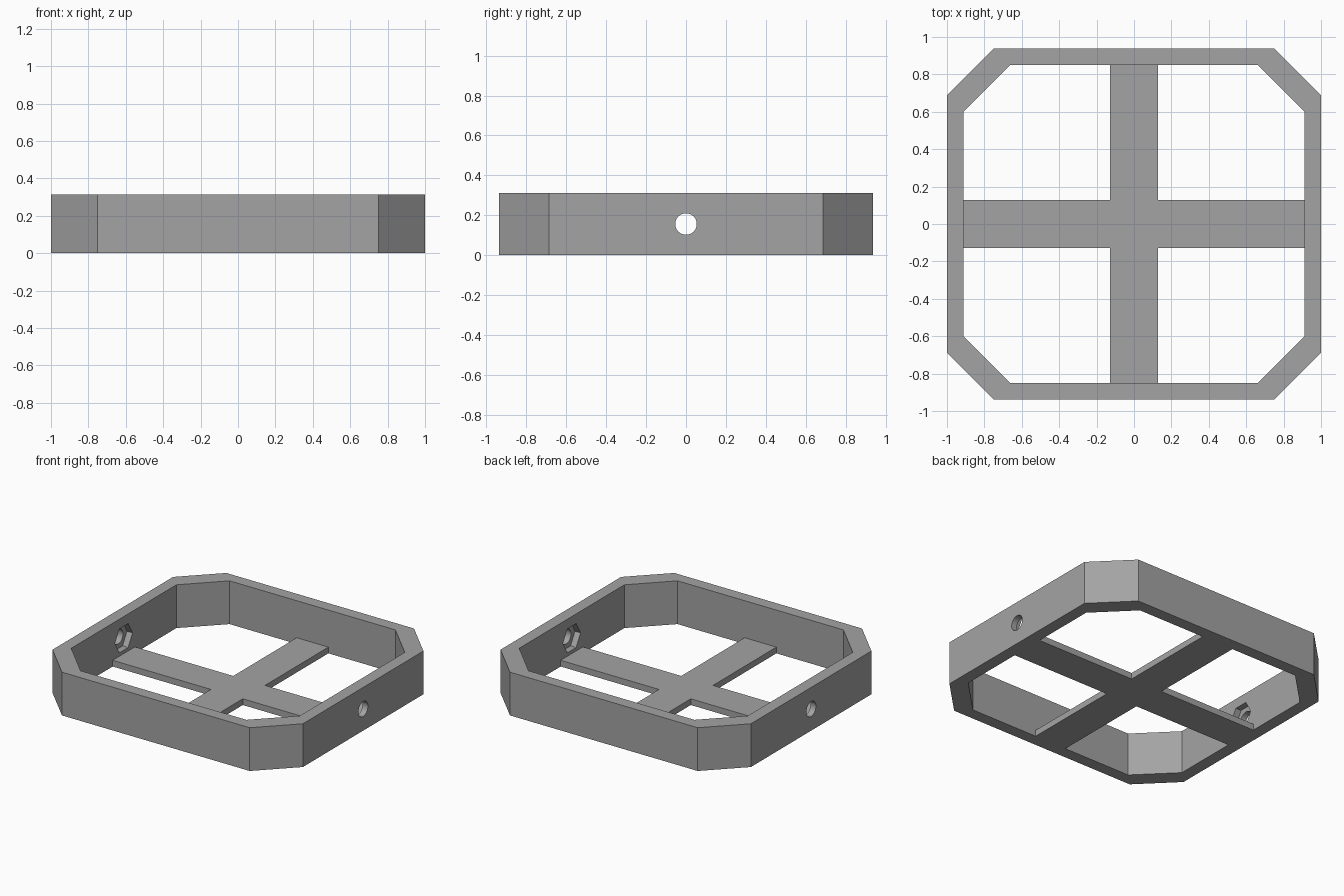
import bpy, bmesh, math
from mathutils import Matrix

if "Cube" in bpy.data.objects:
    bpy.data.objects.remove(bpy.data.objects["Cube"])

HEIGHT, BEAM_H, BEAM_W = 0.3125, 0.045, 0.127
OUT_X, OUT_Y, IN_X, IN_Y = 1.0, 0.9375, 0.9125, 0.85
CHAMFER, HOLE_Z = 0.25, 0.156

grey = bpy.data.materials.new("mid grey")
grey.diffuse_color = (0.37, 0.37, 0.37, 1)
grey.use_nodes = True
grey.node_tree.nodes["Principled BSDF"].inputs["Base Color"].default_value = grey.diffuse_color


def make_object(name, bm):
    bmesh.ops.recalc_face_normals(bm, faces=bm.faces)
    mesh = bpy.data.meshes.new(name)
    bm.to_mesh(mesh)
    bm.free()
    mesh.materials.append(grey)
    obj = bpy.data.objects.new(name, mesh)
    bpy.context.collection.objects.link(obj)
    return obj


def octagon(x, y):
    """Rectangle outline with cut corners, counter-clockwise."""
    a, b = x - CHAMFER, y - CHAMFER
    return [(a, -y), (x, -b), (x, b), (a, y), (-a, y), (-x, b), (-x, -b), (-a, -y)]


def cutter(name, radius, sides, x0, x1):
    """Prism lying along x, with its first corner pointing along y."""
    bm = bmesh.new()
    turn = Matrix.Rotation(math.pi / 2, 4, 'Y') @ Matrix.Rotation(math.pi / 2, 4, 'Z')
    bmesh.ops.create_cone(bm, cap_ends=True, segments=sides, radius1=radius, radius2=radius,
                          depth=x1 - x0,
                          matrix=Matrix.Translation(((x0 + x1) / 2, 0, HOLE_Z)) @ turn)
    # put the corners of the prism on the y axis
    ref = max(bm.verts, key=lambda v: v.co.y)
    angle = math.atan2(ref.co.z - HOLE_Z, ref.co.y)
    bmesh.ops.rotate(bm, verts=bm.verts, cent=(0, 0, HOLE_Z),
                     matrix=Matrix.Rotation(-angle, 3, 'X'))
    obj = make_object(name, bm)
    obj.hide_render = True
    return obj


# Frame: wall ring between the outer and inner outlines
bm = bmesh.new()
rings = []
for x, y, z in ((OUT_X, OUT_Y, 0), (OUT_X, OUT_Y, HEIGHT), (IN_X, IN_Y, HEIGHT), (IN_X, IN_Y, 0)):
    rings.append([bm.verts.new((px, py, z)) for px, py in octagon(x, y)])
for r in range(4):
    a, b = rings[r], rings[(r + 1) % 4]
    for i in range(8):
        j = (i + 1) % 8
        bm.faces.new((a[i], a[j], b[j], b[i]))
frame = make_object("frame", bm)

# Bolt holes through both side walls, with hexagonal nut pockets inside
cutters = []
for side in (-1, 1):
    x0, x1 = sorted((side * 0.85, side * 1.1))
    cutters.append(cutter("bolt_hole_cutter", 0.054, 32, x0, x1))
    x0, x1 = sorted((side * 0.85, side * 0.957))
    cutters.append(cutter("nut_pocket_cutter", 0.1, 6, x0, x1))
for c in cutters:
    mod = frame.modifiers.new("cut", 'BOOLEAN')
    mod.operation, mod.solver, mod.object = 'DIFFERENCE', 'EXACT', c
bpy.context.view_layer.objects.active = frame
frame.select_set(True)
for mod in list(frame.modifiers):
    bpy.ops.object.modifier_apply(modifier=mod.name)
for c in cutters:
    bpy.data.objects.remove(c)

# Cross brace: plus-shaped floor plate, flush with the inner walls
w = BEAM_W
plus = [(w, -IN_Y), (w, -w), (IN_X, -w), (IN_X, w), (w, w), (w, IN_Y),
        (-w, IN_Y), (-w, w), (-IN_X, w), (-IN_X, -w), (-w, -w), (-w, -IN_Y)]
bm = bmesh.new()
base = bm.faces.new([bm.verts.new((x, y, 0)) for x, y in plus])
top = bmesh.ops.extrude_face_region(bm, geom=[base], use_keep_orig=True)
bmesh.ops.translate(bm, vec=(0, 0, BEAM_H),
                    verts=[g for g in top["geom"] if isinstance(g, bmesh.types.BMVert)])
make_object("cross_brace", bm)
